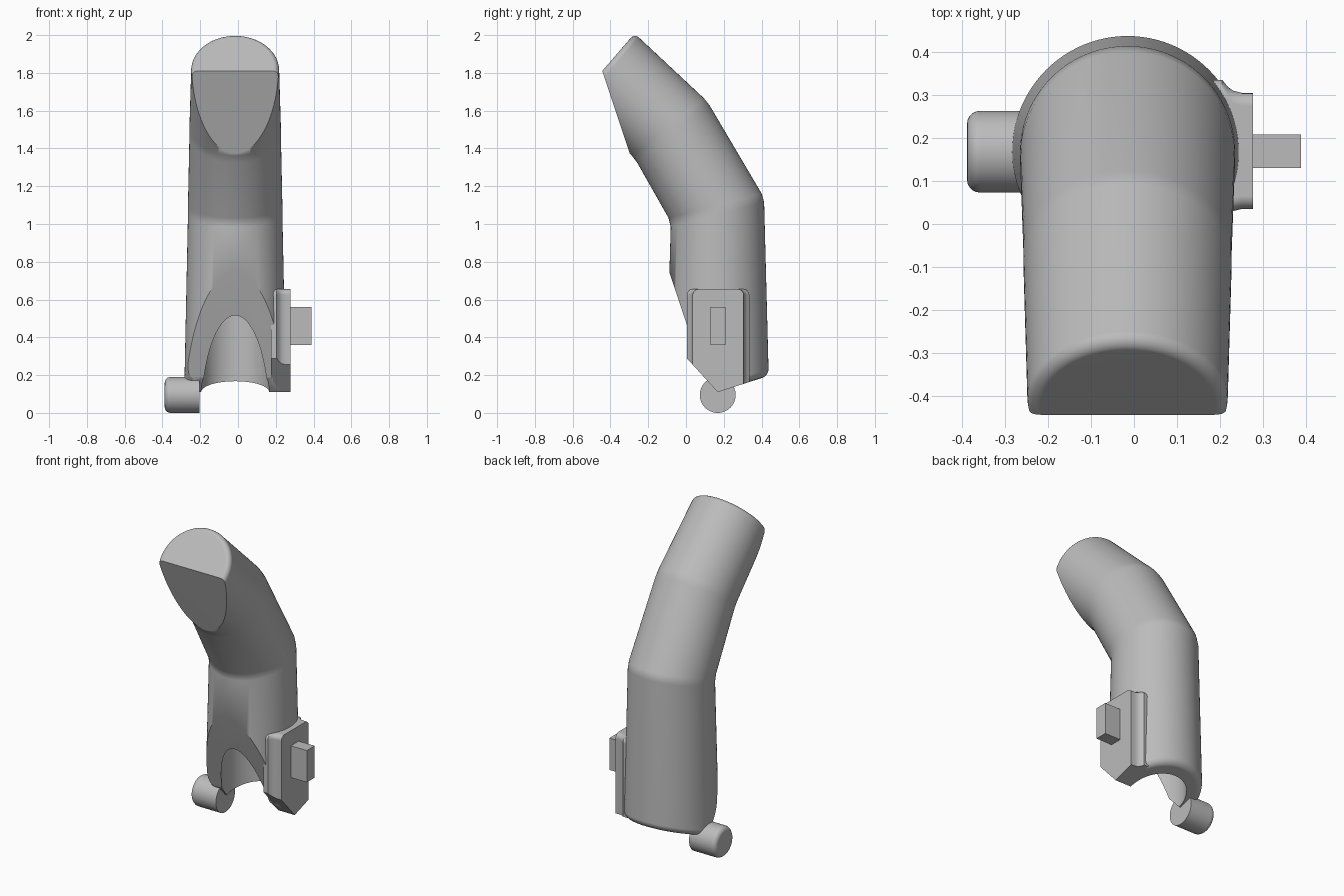
import bpy, bmesh, math
from mathutils import Vector

if "Cube" in bpy.data.objects:
    bpy.data.objects.remove(bpy.data.objects["Cube"])

GREY = bpy.data.materials.new("plain grey")
GREY.use_nodes = True
GREY.diffuse_color = (0.5, 0.5, 0.5, 1)
GREY.node_tree.nodes["Principled BSDF"].inputs["Base Color"].default_value = (0.5, 0.5, 0.5, 1)

SIDES = 96
CX, CY = -0.015, 0.168          # axis of the socket
FRONT_Y, BACK_Y, LOW = -0.098, 0.437, 0.11


def finish(name, bm):
    bmesh.ops.recalc_face_normals(bm, faces=bm.faces)
    mesh = bpy.data.meshes.new(name)
    bm.to_mesh(mesh)
    bm.free()
    obj = bpy.data.objects.new(name, mesh)
    mesh.materials.append(GREY)
    bpy.context.collection.objects.link(obj)
    return obj


def smooth(obj):
    bpy.ops.object.select_all(action='DESELECT')
    obj.select_set(True)
    bpy.context.view_layer.objects.active = obj
    bpy.ops.object.shade_smooth_by_angle(angle=math.radians(32))
    obj.modifiers.new("even_shading", 'WEIGHTED_NORMAL').keep_sharp = True


def loft(bm, loops):
    """Skin closed loops of points and cap both ends."""
    rows = [[bm.verts.new(p) for p in loop] for loop in loops]
    n = len(rows[0])
    for a, b in zip(rows, rows[1:]):
        for i in range(n):
            j = (i + 1) % n
            bm.faces.new((a[i], a[j], b[j], b[i]))
    bm.faces.new(rows[0])
    bm.faces.new(rows[-1])


def ring(front, back, rx):
    """Ellipse spanning a front point and a back point in the side plane."""
    mid, half = (front + back) / 2, (back - front) / 2
    angles = [2 * math.pi * i / SIDES for i in range(SIDES)]
    return [Vector((CX + rx * math.cos(t), 0, 0)) + mid + half * math.sin(t) for t in angles]


def slice_off(bm, point, normal):
    """Cut away everything on the normal side and close the hole."""
    geom = bm.verts[:] + bm.edges[:] + bm.faces[:]
    cut = bmesh.ops.bisect_plane(bm, geom=geom, plane_co=point, plane_no=normal, clear_outer=True)
    edges = [e for e in cut["geom_cut"] if isinstance(e, bmesh.types.BMEdge)]
    bmesh.ops.contextual_create(bm, geom=edges)


def floor_z(y):
    """Height of the V-shaped bottom at depth y."""
    return LOW + (1.094 * (CY - y) if y < CY else 0.32 * (y - CY))


# Finger body: tapered bent tube, each station is front point, back point, half width
def yz(y, z):
    return Vector((0, y, z))


stations = [
    (yz(-0.11, 0), yz(0.443, 0), 0.272),
    (yz(-0.08, 1.01), yz(0.413, 1.14), 0.25),
    (yz(-0.27, 1.345), yz(0.112, 1.65), 0.242),
    (yz(-0.577, 1.655), yz(-0.273, 2.008), 0.233),
]
loops = [ring(*stations[0])]
for i in (1, 2):                # soften each bend with a pair of rings
    here = stations[i]
    for other in (stations[i - 1], stations[i + 1]):
        step = [(o - h).normalized() * 0.025 for h, o in zip(here[:2], other[:2])]
        loops.append(ring(here[0] + step[0], here[1] + step[1], here[2]))
front, back, rx = stations[3]
across = (back - front).normalized()
axis = Vector((0, -across.z, across.y))
R = 0.03
for k in range(6):              # rounded rim of the tip
    t = k * math.pi / 10
    inset, drop = R * (1 - math.cos(t)), axis * R * (1 - math.sin(t))
    loops.append(ring(front + across * inset - drop, back - across * inset - drop, rx - inset))

bm = bmesh.new()
loft(bm, loops)
ridge = Vector((0, CY, LOW))
slice_off(bm, ridge, Vector((0, -1.094, -1)))
slice_off(bm, ridge, Vector((0, 0.32, -1)))
# Round the lower rim, leaving the ridge between its two slopes
rim = [e for e in bm.edges
       if any(len(f.verts) > 10 for f in e.link_faces)
       and all(v.co.z < 0.6 for v in e.verts)
       and not all(abs(v.co.y - CY) < 0.001 for v in e.verts)]
bmesh.ops.bevel(bm, geom=rim, offset=0.035, offset_type='OFFSET', segments=4,
                profile=0.5, affect='EDGES', clamp_overlap=True)
# Flat fingernail facet
slice_off(bm, Vector((0, -0.44, 1.8)), Vector((0, -0.42, -0.14)))
body = finish("finger_body", bm)

# Socket bore
bm = bmesh.new()
loft(bm, [[Vector((CX + 0.18 * math.cos(2 * math.pi * i / SIDES),
                   CY + 0.18 * math.sin(2 * math.pi * i / SIDES), z)) for i in range(SIDES)]
          for z in (-0.1, 0.9)])
bore = finish("socket_cutter", bm)
bore.hide_render = True
bore.hide_viewport = False
cut = body.modifiers.new("socket", 'BOOLEAN')
cut.operation, cut.object, cut.solver = 'DIFFERENCE', bore, 'EXACT'
bpy.context.view_layer.objects.active = body
bpy.ops.object.modifier_apply(modifier="socket")
bpy.data.objects.remove(bore)
smooth(body)


# Side plate, flared where it meets the body
def plate_outline(x, grow):
    y0, y1, top, r = 0.035 - grow, 0.305 + grow, 0.655, 0.03
    pts = [(y0, floor_z(y0)), (CY, LOW), (y1, floor_z(y1))]
    for cy, start in ((y1 - r, 0), (y0 + r, 90)):
        for k in range(5):
            t = math.radians(start + k * 22.5)
            pts.append((cy + r * math.cos(t), top - r + r * math.sin(t)))
    return [Vector((x, y, z)) for y, z in pts]


bm = bmesh.new()
loft(bm, [plate_outline(x, g) for x, g in
          ((0.175, 0.03), (0.205, 0.03), (0.217, 0.015), (0.23, 0.005), (0.25, 0), (0.277, 0))])
smooth(finish("side_plate", bm))

# Tab on the plate
bm = bmesh.new()
loft(bm, [[Vector((x, y, z)) for y, z in ((0.13, 0.36), (0.208, 0.36), (0.208, 0.56), (0.13, 0.56))]
          for x in (0.26, 0.388)])
finish("side_tab", bm)

# Peg with a rounded outer end
bm = bmesh.new()
profile = [(-0.205, 0.095)] + [
    (-0.388 + R * (1 - math.sin(k * math.pi / 10)), 0.095 - R * (1 - math.cos(k * math.pi / 10)))
    for k in range(6)]
loft(bm, [[Vector((x, CY + r * math.cos(2 * math.pi * i / 48),
                   0.095 + r * math.sin(2 * math.pi * i / 48))) for i in range(48)]
          for x, r in profile])
smooth(finish("side_peg", bm))
